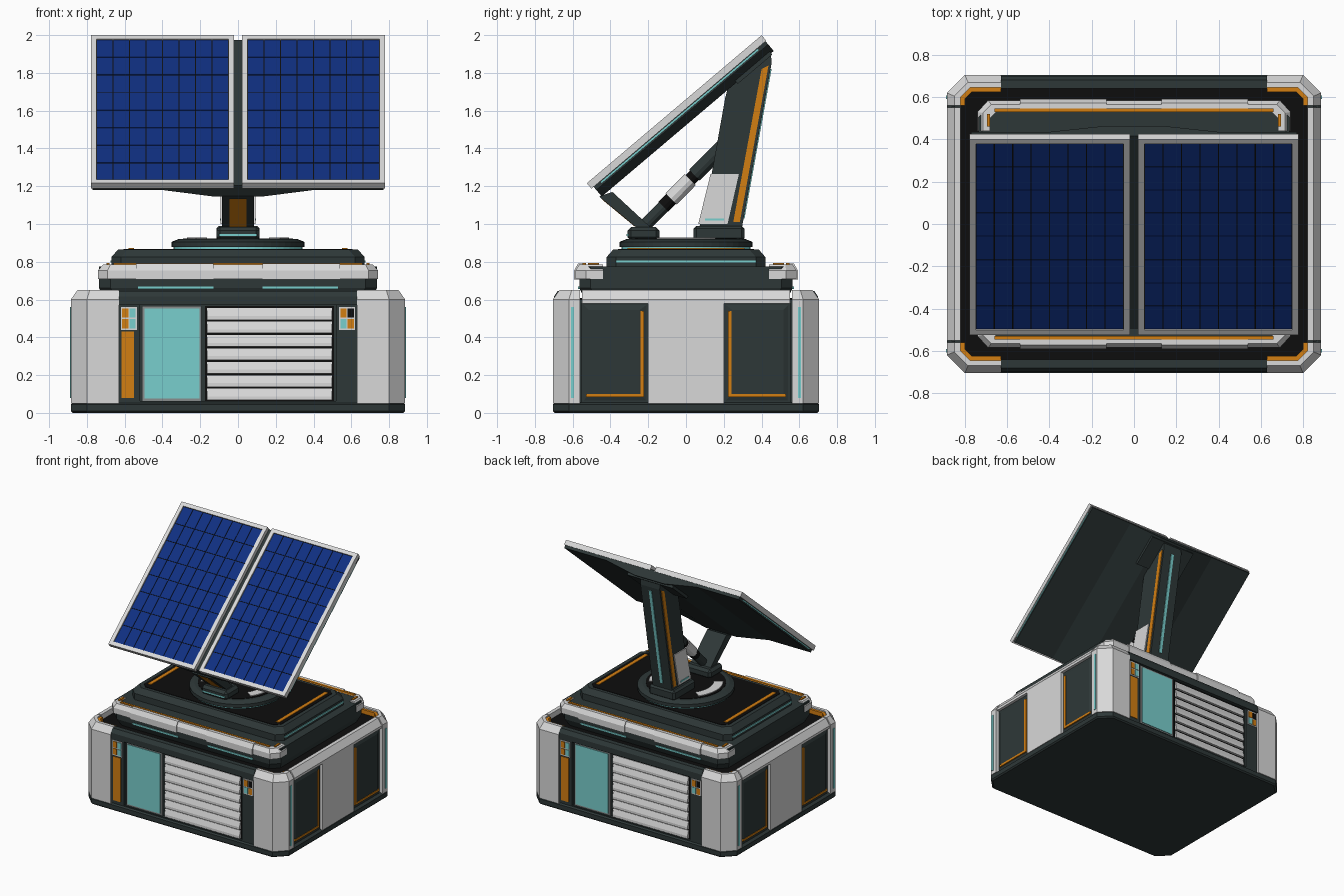
import bpy, bmesh
from math import sin, cos, pi, radians
from mathutils import Vector

if "Cube" in bpy.data.objects:
    bpy.data.objects.remove(bpy.data.objects["Cube"])


def material(name, r, g, b):
    m = bpy.data.materials.new(name)
    m.use_nodes = True
    m.diffuse_color = (r, g, b, 1)
    m.node_tree.nodes["Principled BSDF"].inputs["Base Color"].default_value = (r, g, b, 1)
    return m


DARK = material("dark slate", .027, .039, .039)
BLACK = material("black", .004, .004, .004)
WHITE = material("light grey", .69, .69, .69)
GREY = material("mid grey", .25, .27, .27)
BLUE = material("solar blue", .005, .029, .22)
TEAL = material("teal", .19, .62, .61)
ORANGE = material("orange", .65, .21, .006)

ONE = [(1, 1)]
TURN = [(1, 1), (-1, -1)]
MIRROR_X = [(1, 1), (-1, 1)]
MIRROR_Y = [(1, 1), (1, -1)]
ALL = MIRROR_X + [(1, -1), (-1, -1)]


def solid(name, parts, mat, signs=ONE, bevel=0):
    """Each part is a list of rings that are lofted and capped, copied for every sign pair."""
    bm = bmesh.new()
    for rings in parts:
        for sx, sy in signs:
            vs = [[bm.verts.new((x * sx, y * sy, z)) for x, y, z in ring] for ring in rings]
            n = len(vs[0])
            for a, b in zip(vs, vs[1:]):
                for i in range(n):
                    bm.faces.new((a[i], a[(i + 1) % n], b[(i + 1) % n], b[i]))
            bm.faces.new(vs[0])
            bm.faces.new(vs[-1])
    bmesh.ops.recalc_face_normals(bm, faces=bm.faces)
    mesh = bpy.data.meshes.new(name)
    bm.to_mesh(mesh)
    bm.free()
    mesh.materials.append(mat)
    ob = bpy.data.objects.new(name, mesh)
    bpy.context.collection.objects.link(ob)
    if bevel:
        mod = ob.modifiers.new("bevel", "BEVEL")
        mod.width, mod.segments = bevel, 1
    return ob


def flat(pts, z):
    return [(x, y, z) for x, y in pts]


def rect(x0, x1, y0, y1):
    return [(x0, y0), (x1, y0), (x1, y1), (x0, y1)]


def box(x0, x1, y0, y1, z0, z1):
    return [flat(rect(x0, x1, y0, y1), z) for z in (z0, z1)]


def plate(pts, z0, z1):
    return [flat(pts, z0), flat(pts, z1)]


def side_profile(pts, x0, x1):
    return [[(x, y, z) for y, z in pts] for x in (x0, x1)]


def tier(hx, hy, ch, *layers):
    """Chamfered rectangle stacked in (height, inset) layers."""
    rings = []
    for z, i in layers:
        a, b = hx - i, hy - i
        q = [(a, b - ch), (a - ch, b), (ch - a, b), (-a, b - ch)]
        rings.append(flat(q + [(-x, -y) for x, y in q], z))
    return rings


def disc(*layers, sides=48):
    return [[(r * cos(2 * pi * i / sides), r * sin(2 * pi * i / sides), z) for i in range(sides)]
            for z, r in layers]


def tube(a, b, r, sides=12):
    a, b = Vector(a), Vector(b)
    q = (b - a).to_track_quat("Z", "Y")
    ring = [q @ Vector((r * cos(2 * pi * i / sides), r * sin(2 * pi * i / sides), 0)) for i in range(sides)]
    return [[tuple(p + c) for c in ring] for p in (a, b)]


# Base body
solid("plinth", [tier(.885, .705, .085, (0, .01), (.01, 0), (.045, 0), (.055, .015))], DARK)
solid("body_core", [tier(.85, .672, .08, (.05, 0), (.6, 0))], DARK)
solid("deck", [tier(.82, .645, .06, (.6, 0), (.607, 0))], BLACK)

# Corner pillars with trims
outer = [(.63, .705), (.8, .705), (.885, .62), (.885, .56)]
top = [(.63, .67), (.785, .67), (.85, .605), (.85, .56)]
inner = [(.82, .56), (.82, .6), (.775, .645), (.63, .645)]
trim = [(.63, .625), (.767, .625), (.8, .592), (.8, .56)]
solid("corner_pillars", [[flat(outer + inner, .05), flat(outer + inner, .6), flat(top + inner, .65)]], WHITE, ALL)
solid("corner_trims", [plate(inner + trim, .6, .64)], ORANGE, ALL)
solid("pillar_light_strips", [box(.88, .889, .592, .608, .08, .56)], TEAL, ALL)

# Side walls
solid("side_rails", [[flat(rect(.82, .885, -.55, .55), .58), flat(rect(.82, .885, -.55, .55), .6),
                      flat(rect(.82, .85, -.55, .55), .65)]], WHITE, MIRROR_X)
solid("side_center_walls", [box(.82, .885, -.2, .2, .05, .585)], WHITE, MIRROR_X)
solid("side_panels", [box(.84, .862, .2, .555, .05, .58),
                      [[(.86, y, z) for y, z in rect(.205, .545, .06, .575)],
                       [(.873, y, z) for y, z in rect(.245, .515, .1, .545)]]], DARK, ALL)
solid("side_panel_trims", [box(.86, .877, .222, .242, .085, .54), box(.86, .877, .222, .53, .083, .1)],
      ORANGE, ALL)

# Front and back walls
solid("top_beams", [[flat(rect(-.63, .63, -.7, -.64), .57), flat(rect(-.63, .63, -.7, -.64), .615),
                     flat(rect(-.63, .63, -.68, -.64), .645)]], DARK, TURN)
solid("posts", [box(s - .055, s + .055, -.692, -.64, .05, .58) for s in (-.575, .575)]
      + [box(-.52, .52, -.692, -.66, .045, .062)], DARK, TURN)
solid("door_frame", [box(-.508, -.192, -.683, -.66, .064, .566)], GREY, TURN)
solid("door", [box(-.495, -.205, -.688, -.66, .077, .553)], TEAL, TURN)
solid("louver_backing", [box(-.175, .508, -.676, -.66, .062, .566)], BLACK, TURN)
slats = []
for i in range(7):
    z = .067 + .071 * i
    slats.append(side_profile([(-.67, z), (-.694, z), (-.694, z + .02), (-.68, z + .061), (-.67, z + .061)],
                              -.165, .498))
solid("louver_slats", slats, WHITE, TURN)
solid("orange_panel", [box(-.617, -.55, -.697, -.68, .08, .43)], ORANGE, TURN)
solid("indicator_plates", [box(s - .042, s + .042, -.696, -.68, .44, .56) for s in (-.578, .578)], WHITE, TURN)
cells = {"orange": [], "teal": [], "black": []}
for s, colours in ((-.578, ("orange", "teal", "orange", "teal")), (.578, ("teal", "orange", "orange", "black"))):
    for i, c in enumerate(colours):
        x, z = s - .019 + .038 * (i % 2), .472 + .056 * (i // 2)
        cells[c].append(box(x - .016, x + .016, -.7, -.69, z - .024, z + .024))
for c, m in (("orange", ORANGE), ("teal", TEAL), ("black", BLACK)):
    solid("indicator_" + c, cells[c], m, TURN)

# Upper housing
solid("upper_housing", [tier(.735, .565, .06, (.6, .03), (.66, 0), (.775, 0))], DARK)
half_out = [(.74, .44), (.74, .53), (.69, .585)]
half_top = [(.715, .44), (.715, .525), (.675, .565)]
half_in = [(.65, .53), (.68, .5), (.68, .44)]


def across(pts):
    return [(-x, y) for x, y in reversed(pts)]


def bracket(out):
    return out + across(out) + across(half_in) + half_in


solid("upper_rims", [[flat(bracket(half_out), .71), flat(bracket(half_out), .755),
                      flat(bracket(half_top), .785)]], WHITE, MIRROR_Y)
solid("rim_raised_blocks", [[flat(rect(.13, .54, .54, .592), .705), flat(rect(.13, .54, .54, .592), .755),
                             flat(rect(.13, .54, .54, .572), .79)]], WHITE, ALL)
solid("rim_trims", [box(-.66, .66, .53, .547, .77, .793), box(.68, .696, .46, .52, .77, .793)], ORANGE, ALL[:1] + ALL[1:])
solid("rim_light_strips", [box(.13, .53, .55, .571, .655, .67)], TEAL, ALL)

# Stepped top
solid("stepped_top", [tier(.67, .42, .05, (.77, 0), (.825, 0), (.865, .035))], DARK)
solid("stepped_top_inset", [tier(.605, .36, .04, (.86, 0), (.868, 0))], BLACK)
solid("stepped_top_trims", [box(.55, .58, -.31, .31, .86, .873)], ORANGE, MIRROR_X)
solid("stepped_top_lights", [box(.66, .675, -.37, .37, .795, .807)], TEAL, MIRROR_X)

# Turntable
solid("turntable_light", [disc((.86, .342), (.88, .342))], TEAL)
solid("turntable", [disc((.878, .352), (.905, .352), (.92, .315))], DARK)
solid("turntable_inset", [disc((.915, .29), (.923, .29))], BLACK)
angles = [radians(-35 + 7 * i) for i in range(11)]
arc = [(.27 * cos(a), .27 * sin(a)) for a in angles] + [(.2 * cos(a), .2 * sin(a)) for a in reversed(angles)]
solid("turntable_arcs", [plate(arc, .92, .929)], WHITE, MIRROR_X)
solid("mast_foot", [box(-.115, .115, .04, .31, .91, .99)], DARK, bevel=.015)
solid("arm_foot", [box(-.115, .115, -.31, -.14, .91, .985)], DARK, bevel=.02)
solid("foot_light", [box(-.1, .1, -.314, -.3, .937, .947)], TEAL)

# Mast
solid("mast", [side_profile([(.07, .98), (.296, .98), (.453, 1.85), (.45, 1.9), (.23, 1.75), (.208, 1.67),
                             (.135, 1.26)], -.085, .085)], DARK)
solid("mast_sleeve", [side_profile([(.065, 1), (.22, 1), (.28, 1.265), (.13, 1.265)], -.092, .092)], WHITE)
solid("mast_side_stripes", [side_profile([(.25, 1.01), (.285, 1.01), (.437, 1.84), (.4, 1.82)], .08, .09)],
      ORANGE, MIRROR_X)
solid("mast_back_stripe", [side_profile([(.29, 1.03), (.31, 1.03), (.453, 1.82), (.43, 1.82)], -.012, .012)], TEAL)
solid("sleeve_lights", [box(.09, .096, .1, .2, 1.018, 1.03)], TEAL, MIRROR_X)

# Support arm and actuator
solid("support_arm", [side_profile([(-.255, .975), (-.19, .985), (-.39, 1.17), (-.46, 1.145)], -.085, .085)], DARK)
solid("support_arm_inset", [side_profile([(-.27, .985), (-.255, 1), (-.43, 1.145), (-.445, 1.13)], -.045, .045)],
      ORANGE)
foot, head = Vector((0, -.21, 1.0)), Vector((0, .165, 1.38))
for name, t0, t1, r, m in (("actuator_base", 0, .28, .034, DARK), ("actuator_lower_collar", .24, .37, .037, BLACK),
                           ("actuator_sleeve", .35, .62, .042, WHITE), ("actuator_upper_collar", .6, .72, .034, BLACK),
                           ("actuator_rod", .68, 1.15, .04, DARK)):
    solid(name, [tube(foot.lerp(head, t0), foot.lerp(head, t1), r)], m)

# Tilted solar panels: x across, u up the slope, n out of the surface
LENGTH = 1.213


def tilt(x, u, n):
    return (x, -.525 + .763 * u - .646 * n, 1.216 + .646 * u + .763 * n)


def slab(x0, x1, u0, u1, n0, n1):
    return [[tilt(x, u, n) for x, u in rect(x0, x1, u0, u1)] for n in (n0, n1)]


section = [(.77, -.03), (.77, -.06), (.4, -.06), (.13, -.105)]
section += [(-x, n) for x, n in reversed(section)]
solid("panel_backing", [[[tilt(x, u, n) for x, n in section] for u in (.015, LENGTH - .005)]], DARK)
solid("panel_head_mount", [slab(-.2, .2, .95, 1.19, -.115, -.09)], DARK)
solid("panel_edge_lights", [slab(.765, .774, .06, 1.15, -.05, -.042)], TEAL, MIRROR_X)
x0, x1, w = .02, .778, .03
solid("panel_frames", [slab(x0, x1, 0, w, -.038, 0), slab(x0, x1, LENGTH - w, LENGTH, -.038, 0),
                       slab(x0, x0 + w, w, LENGTH - w, -.038, 0), slab(x1 - w, x1, w, LENGTH - w, -.038, 0)],
      WHITE, MIRROR_X)
solid("panel_grid", [slab(x0 + w, x1 - w, w, LENGTH - w, -.035, -.01)], BLACK, MIRROR_X)
dx, du, gap = (x1 - x0 - 2 * w) / 8, (LENGTH - 2 * w) / 8, .0025
solid("solar_cells", [slab(x0 + w + dx * i + gap, x0 + w + dx * (i + 1) - gap,
                           w + du * j + gap, w + du * (j + 1) - gap, -.012, -.007)
                      for i in range(8) for j in range(8)], BLUE, MIRROR_X)
